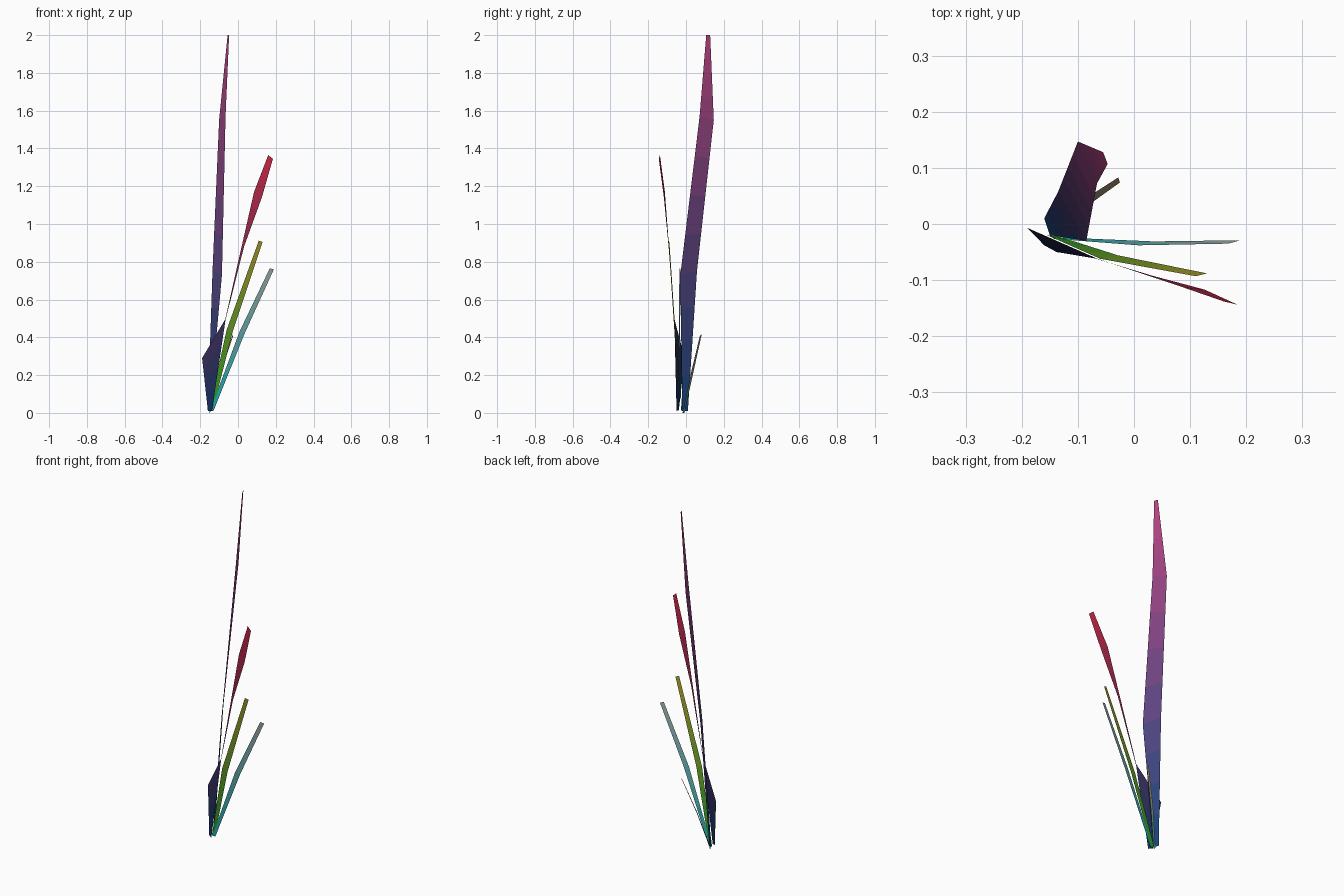
import bpy
from mathutils import Vector


def linear(c):
    return [(v / 255) ** 2.2 for v in c]


def blade(name, rows, base_col, tip_col, bands=4):
    """Flat strip through (left, right) rows, tinted in bands from base to tip."""
    rows = [(Vector(l), Vector(r)) for l, r in rows]
    cross = [rows[0]]
    for (l0, r0), (l1, r1) in zip(rows, rows[1:]):
        for i in range(1, bands + 1):
            t = i / bands
            cross.append((l0.lerp(l1, t), r0.lerp(r1, t)))
    verts = [p for pair in cross for p in pair]
    faces = [(2 * i, 2 * i + 1, 2 * i + 3, 2 * i + 2) for i in range(len(cross) - 1)]
    mesh = bpy.data.meshes.new(name)
    mesh.from_pydata(verts, [], faces)
    z0, z1 = verts[0].z, max(v.z for v in verts)
    a, b = Vector(base_col), Vector(tip_col)
    for i, poly in enumerate(mesh.polygons):
        t = (sum((verts[k].z for k in poly.vertices)) / 4 - z0) / (z1 - z0)
        mat = bpy.data.materials.new(f"{name}_tint_{i}")
        mat.diffuse_color = (*linear(a.lerp(b, t)), 1)
        mesh.materials.append(mat)
        poly.material_index = i
    obj = bpy.data.objects.new(name, mesh)
    bpy.context.collection.objects.link(obj)
    return obj


# Tallest blade, blue to pink
blade("tall_blade", [
    ((-0.16, 0.01, 0.01), (-0.15, -0.02, 0.01)),
    ((-0.135, 0.058, 0.75), (-0.085, -0.03, 0.73)),
    ((-0.10, 0.147, 1.55), (-0.066, 0.072, 1.57)),
    ((-0.055, 0.128, 2.0), (-0.047, 0.107, 2.0)),
], (25, 70, 125), (190, 70, 130))

# Twisted blade: broad dark foot, narrow waist, red tip
blade("red_blade_foot", [
    ((-0.16, -0.038, 0.015), (-0.138, -0.05, 0.01)),
    ((-0.19, -0.007, 0.29), (-0.065, -0.062, 0.50)),
], (20, 50, 90), (70, 45, 85))
blade("red_blade_tip", [
    ((-0.071, -0.060, 0.48), (-0.064, -0.063, 0.50)),
    ((0.019, -0.090, 0.88), (0.032, -0.092, 0.88)),
    ((0.085, -0.112, 1.17), (0.126, -0.117, 1.14)),
    ((0.16, -0.138, 1.365), (0.185, -0.144, 1.345)),
], (80, 45, 85), (200, 42, 70))

# Green blade fading to olive
blade("green_blade", [
    ((-0.155, -0.020, 0.01), (-0.135, -0.022, 0.01)),
    ((-0.060, -0.062, 0.44), (-0.028, -0.056, 0.43)),
    ((0.11, -0.093, 0.912), (0.13, -0.088, 0.905)),
], (40, 150, 40), (165, 150, 45))

# Teal blade fading to grey
blade("teal_blade", [
    ((-0.148, -0.026, 0.01), (-0.13, -0.024, 0.01)),
    ((0.008, -0.038, 0.43), (0.035, -0.031, 0.42)),
    ((0.168, -0.035, 0.765), (0.19, -0.029, 0.76)),
], (30, 170, 175), (160, 168, 168))

# Short tan blade at the back
blade("short_blade", [
    ((-0.152, -0.008, 0.0), (-0.148, -0.018, 0.0)),
    ((-0.098, 0.038, 0.21), (-0.092, 0.026, 0.21)),
    ((-0.028, 0.083, 0.415), (-0.025, 0.074, 0.41)),
], (50, 110, 105), (150, 122, 95))
